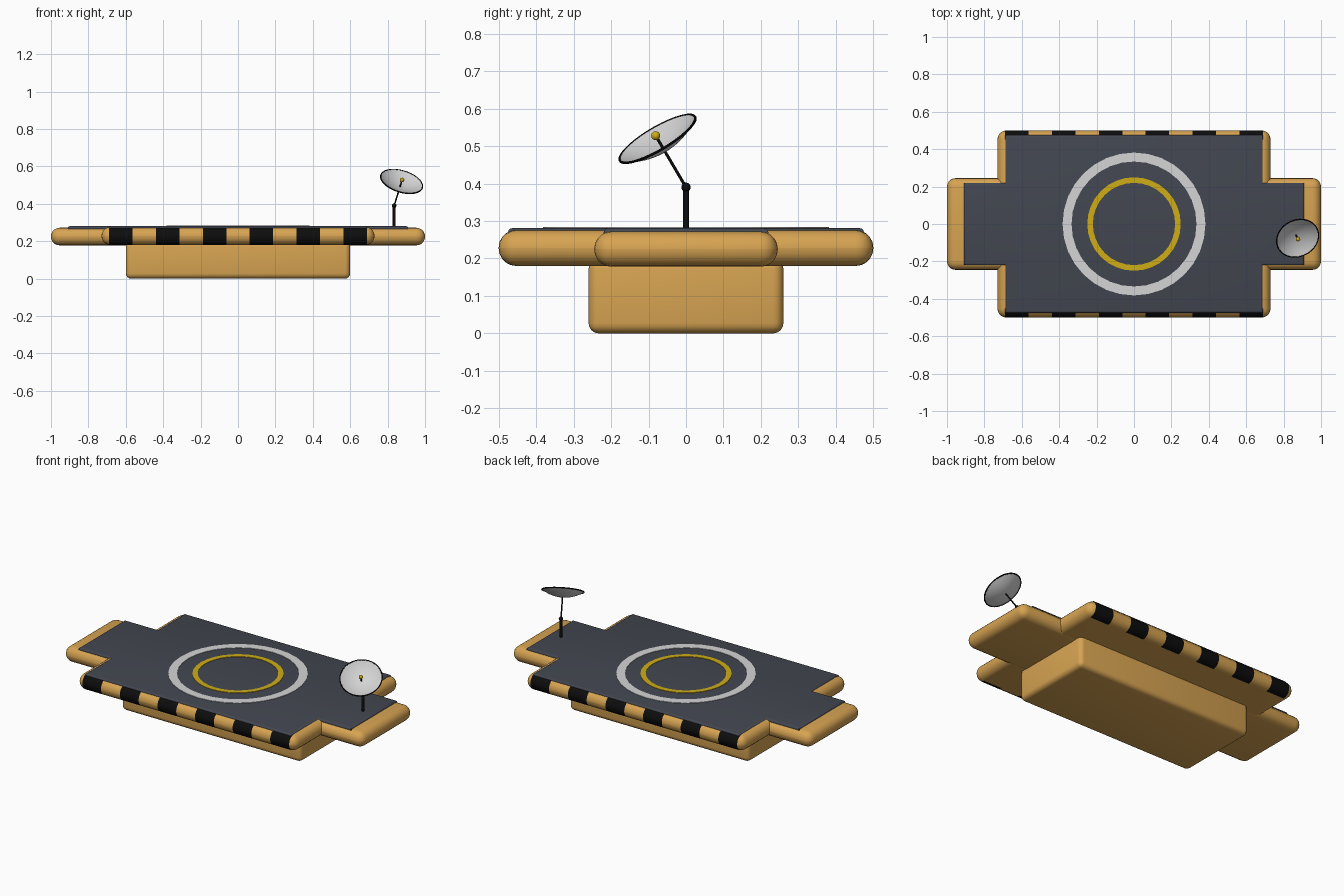
import bpy, bmesh, math
from mathutils import Vector

if "Cube" in bpy.data.objects:
    bpy.data.objects.remove(bpy.data.objects["Cube"])


def material(name, rgb):
    m = bpy.data.materials.new(name)
    m.diffuse_color = (*rgb, 1)
    m.use_nodes = True
    m.node_tree.nodes["Principled BSDF"].inputs["Base Color"].default_value = m.diffuse_color
    return m


GOLD = material("gold paint", (0.68, 0.37, 0.085))
BLACK = material("black", (0.004, 0.004, 0.004))
DECK = material("dark slate", (0.055, 0.062, 0.08))
WHITE = material("light grey", (0.66, 0.66, 0.66))
YELLOW = material("yellow", (0.62, 0.42, 0.008))


def finish(bm, name, mats, smooth=True):
    bmesh.ops.recalc_face_normals(bm, faces=bm.faces)
    mesh = bpy.data.meshes.new(name)
    bm.to_mesh(mesh)
    bm.free()
    for m in mats:
        mesh.materials.append(m)
    ob = bpy.data.objects.new(name, mesh)
    bpy.context.collection.objects.link(ob)
    if smooth:
        bpy.ops.object.select_all(action='DESELECT')
        ob.select_set(True)
        bpy.context.view_layer.objects.active = ob
        bpy.ops.object.shade_smooth_by_angle(angle=math.radians(35))
    return ob


def rounded_box(hx, hy, z0, z1, radius, segments):
    bm = bmesh.new()
    bmesh.ops.create_cube(bm, size=2)
    for v in bm.verts:
        v.co = (v.co.x * hx, v.co.y * hy, z0 if v.co.z < 0 else z1)
    bmesh.ops.bevel(bm, geom=bm.edges[:], offset=radius, segments=segments,
                    profile=0.5, affect='EDGES', clamp_overlap=True)
    return bm


def lathe(name, profile, mat, origin, axis, sides=32, closed=False):
    """Spin (radius, height) points about an axis through origin."""
    rot = Vector((0, 0, 1)).rotation_difference(axis).to_matrix()
    bm = bmesh.new()
    rings = [[bm.verts.new(origin + rot @ Vector((r * math.cos(a), r * math.sin(a), h)))
              for a in (2 * math.pi * i / sides for i in range(sides))]
             for r, h in profile]
    pairs = list(zip(rings, rings[1:]))
    if closed:
        pairs.append((rings[-1], rings[0]))
    for a, b in pairs:
        for i in range(sides):
            j = (i + 1) % sides
            bm.faces.new((a[i], a[j], b[j], b[i]))
    bmesh.ops.remove_doubles(bm, verts=bm.verts, dist=1e-5)
    return finish(bm, name, [mat])


def rod(name, start, axis, length, r):
    return lathe(name, [(0, 0), (r, 0), (r, length), (0, length)], BLACK, start, axis, 12)


def ball(name, centre, r, mat):
    bm = bmesh.new()
    bmesh.ops.create_uvsphere(bm, u_segments=16, v_segments=10, radius=r)
    bmesh.ops.translate(bm, verts=bm.verts, vec=centre)
    return finish(bm, name, [mat])


# Hull under the platform
finish(rounded_box(0.6, 0.26, 0.0, 0.2, 0.028, 4), "lower_hull", [GOLD])

# Long wing platform
finish(rounded_box(1.0, 0.245, 0.178, 0.272, 0.0465, 5), "wing_platform", [GOLD])

# Main platform with hazard stripes wrapped around its long edges
STRIPE = 0.1255
bm = rounded_box(0.73, 0.5, 0.18, 0.276, 0.0475, 5)
for i in range(12):
    bmesh.ops.bisect_plane(bm, geom=bm.verts[:] + bm.edges[:] + bm.faces[:],
                           plane_co=((i - 5.5) * STRIPE, 0, 0), plane_no=(1, 0, 0))
for f in bm.faces:
    c = f.calc_center_median()
    band = math.floor(c.x / STRIPE + 5.5)
    if abs(c.y) > 0.45 and 0 <= band <= 10 and band % 2 == 0:
        f.material_index = 1
finish(bm, "main_platform", [GOLD, BLACK])

# Cross-shaped deck with softened top edge
X1, X2, Y1, Y2 = 0.69, 0.91, 0.22, 0.475
quarter = [(X2, Y1), (X1, Y1), (X1, Y2)]
outline = (quarter + [(-x, y) for x, y in reversed(quarter)]
           + [(-x, -y) for x, y in quarter] + [(x, -y) for x, y in reversed(quarter)])
bm = bmesh.new()
base = bm.faces.new([bm.verts.new((x, y, 0.25)) for x, y in outline])
ext = bmesh.ops.extrude_face_region(bm, geom=[base])
bmesh.ops.translate(bm, vec=(0, 0, 0.031),
                    verts=[g for g in ext["geom"] if isinstance(g, bmesh.types.BMVert)])
top_edges = [e for e in bm.edges if all(v.co.z > 0.27 for v in e.verts)]
bmesh.ops.bevel(bm, geom=top_edges, offset=0.012, segments=3, profile=0.5, affect='EDGES')
finish(bm, "deck", [DECK])

# Painted landing rings
UP = Vector((0, 0, 1))
for name, r0, r1, mat in (("outer_ring", 0.334, 0.382, WHITE), ("inner_ring", 0.22, 0.25, YELLOW)):
    lathe(name, [(r0, 0), (r1, 0), (r1, 0.004), (r0, 0.004)], mat,
          Vector((0, 0, 0.2795)), UP, 32, True)

# Antenna mast, joint and tilted boom
joint = Vector((0.835, 0, 0.39))
aim = Vector((0.256, -0.49, 0.833)).normalized()
rod("mast", Vector((0.835, 0, 0.27)), UP, 0.12, 0.008)
ball("mast_joint", joint, 0.0125, BLACK)
rod("boom", joint, aim, 0.162, 0.004)
ball("feed_horn", joint + aim * 0.165, 0.012, YELLOW)

# Dish bowl and rim
R, DEPTH, RIM = 0.116, 0.036, 0.155
bowl = [(R * k / 8, DEPTH * (k / 8) ** 2) for k in range(9)]
shell = bowl + [(r, h + 0.003) for r, h in reversed(bowl)]
lathe("dish", shell, WHITE, joint + aim * (RIM - DEPTH), aim, 32)
tube = [(R + 0.0035 * math.cos(a), 0.0035 * math.sin(a))
        for a in (math.pi * k / 4 for k in range(8))]
lathe("dish_rim", tube, BLACK, joint + aim * RIM, aim, 32, True)
